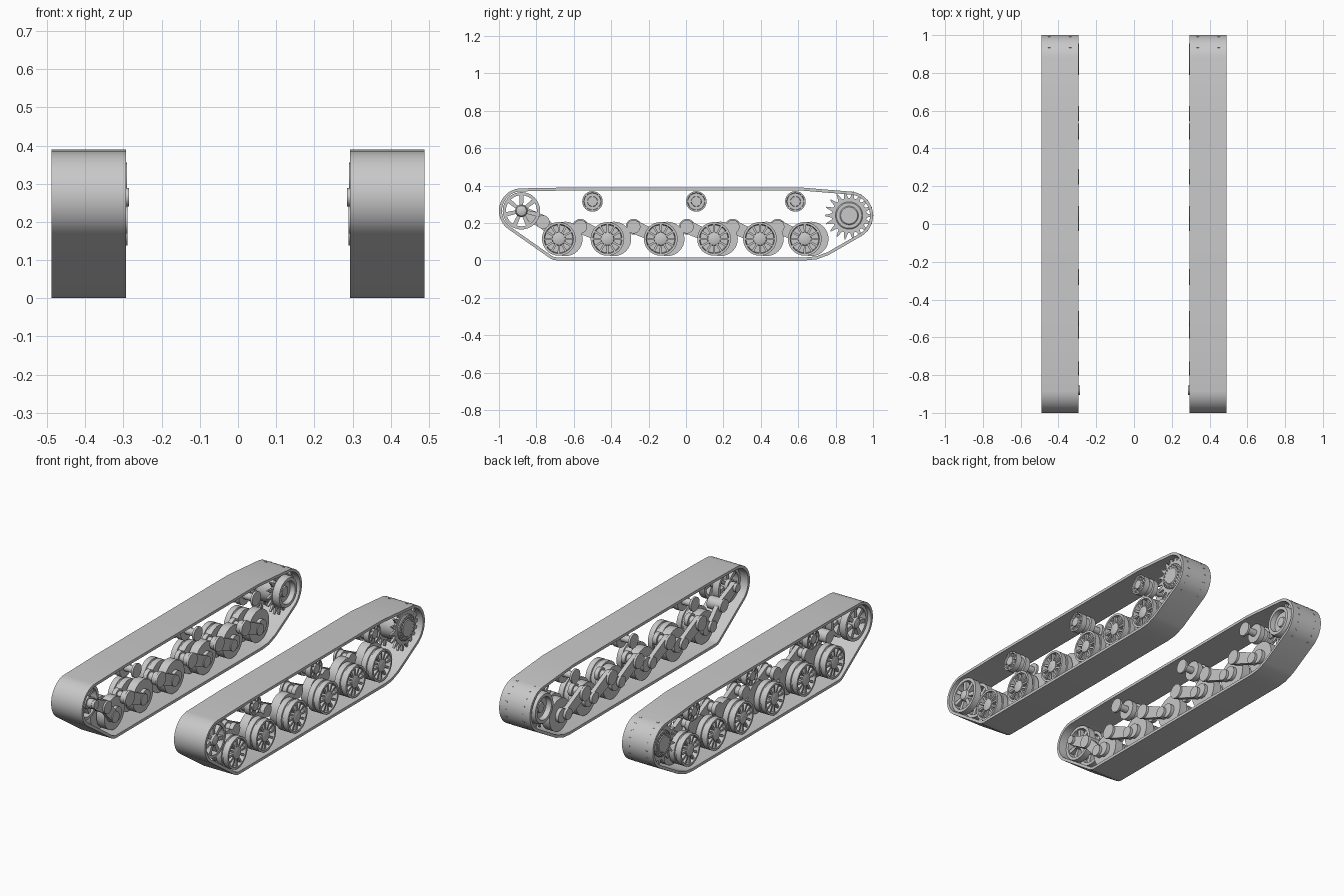
import bpy, bmesh
from math import sin, cos, pi, radians, hypot, atan2

if "Cube" in bpy.data.objects:
    bpy.data.objects.remove(bpy.data.objects["Cube"], do_unlink=True)

steel = bpy.data.materials.new("light_grey_steel")
steel.use_nodes = True
GREY = (0.58, 0.58, 0.58, 1)
steel.diffuse_color = GREY
steel.node_tree.nodes["Principled BSDF"].inputs["Base Color"].default_value = GREY


def finish(bm, name):
    """Turn the bmesh into an object mirrored to the other side."""
    bmesh.ops.recalc_face_normals(bm, faces=bm.faces)
    mesh = bpy.data.meshes.new(name)
    bm.to_mesh(mesh)
    bm.free()
    mesh.materials.append(steel)
    obj = bpy.data.objects.new(name, mesh)
    bpy.context.collection.objects.link(obj)
    bpy.ops.object.select_all(action='DESELECT')
    obj.select_set(True)
    bpy.context.view_layer.objects.active = obj
    bpy.ops.object.shade_smooth_by_angle(angle=radians(30))
    obj.modifiers.new("other_side", 'MIRROR').use_mirror_merge = False


def lathe(bm, c, profile, seg=32, closed=False):
    """Spin (x, radius) pairs about the x axis through c = (y, z)."""
    rings = []
    for x, r in profile:
        rings.append([bm.verts.new((x, c[0] + r * cos(2 * pi * k / seg), c[1] + r * sin(2 * pi * k / seg)))
                      for k in range(seg)])
    pairs = list(zip(rings, rings[1:]))
    if closed:
        pairs.append((rings[-1], rings[0]))
    else:
        bm.faces.new(rings[0])
        bm.faces.new(rings[-1])
    for a, b in pairs:
        for k in range(seg):
            j = (k + 1) % seg
            bm.faces.new((a[k], a[j], b[j], b[k]))


def drum(bm, c, r, x0, x1, seg=32):
    lathe(bm, c, [(x0, r), (x1, r)], seg)


def prism(bm, pts, x0, x1):
    a = [bm.verts.new((x0, y, z)) for y, z in pts]
    b = [bm.verts.new((x1, y, z)) for y, z in pts]
    bm.faces.new(a)
    bm.faces.new(b)
    for k in range(len(pts)):
        j = (k + 1) % len(pts)
        bm.faces.new((a[k], a[j], b[j], b[k]))


def spokes(bm, c, n, r0, r1, w0, w1, x0, x1, turn=0):
    """Tapered radial bars, half width w0 at r0 and w1 at r1."""
    for k in range(n):
        ca, sa = cos(turn + 2 * pi * k / n), sin(turn + 2 * pi * k / n)
        quad = [(r0, -w0), (r1, -w1), (r1, w1), (r0, w0)]
        prism(bm, [(c[0] + u * ca - v * sa, c[1] + u * sa + v * ca) for u, v in quad], x0, x1)


def arc(c, r, start, end, n):
    steps = [radians(start + (end - start) * k / n) for k in range(n + 1)]
    return [(c[0] + r * cos(a), c[1] + r * sin(a)) for a in steps]


def arm(bm, p, q, rp, rq, x0, x1):
    """Rounded bar from p to q."""
    a = atan2(q[1] - p[1], q[0] - p[0]) * 180 / pi
    prism(bm, arc(p, rp, a + 90, a + 270, 12) + arc(q, rq, a - 90, a + 90, 12), x0, x1)


IN, OUT = 0.293, 0.489
IDLER, SPROCKET = (-0.88, 0.265), (0.872, 0.24)

# Track belt: one closed band with constant thickness
outline = (arc(IDLER, 0.12, 92, 235, 20) + [(-0.728, 0.012), (-0.71, 0.003), (-0.69, 0), (0.64, 0), (0.7, 0.006), (0.765, 0.03)]
           + arc(SPROCKET, 0.128, 300, 445, 20) + [(0.61, 0.39), (-0.6, 0.39)])
inner = []
for k, (y, z) in enumerate(outline):
    py, pz = outline[k - 1]
    ny, nz = outline[(k + 1) % len(outline)]
    d1, d2 = hypot(y - py, z - pz), hypot(ny - y, nz - z)
    ty, tz = (y - py) / d1 + (ny - y) / d2, (z - pz) / d1 + (nz - z) / d2
    d = hypot(ty, tz)
    inner.append((y - 0.016 * tz / d, z + 0.016 * ty / d))
bm = bmesh.new()
loops = [[bm.verts.new((x, y, z)) for y, z in pts]
         for x, pts in ((IN, outline), (OUT, outline), (OUT, inner), (IN, inner))]
for i in range(4):
    a, b = loops[i], loops[(i + 1) % 4]
    for k in range(len(a)):
        j = (k + 1) % len(a)
        bm.faces.new((a[k], a[j], b[j], b[k]))
finish(bm, "track_belt")

# Road wheels with ribbed outer faces, offset inner discs and swing arms
for i, y in enumerate((-0.68, -0.42, -0.135, 0.15, 0.395, 0.635), 1):
    c, back, pivot = (y, 0.115), (y + 0.035, 0.115), (y - 0.145, 0.18)
    bm = bmesh.new()
    lathe(bm, c, [(0.4, 0.075), (0.4, 0.09), (0.432, 0.09), (0.434, 0.084), (0.442, 0.084), (0.444, 0.09),
                  (0.474, 0.09), (0.474, 0.078), (0.44, 0.074), (0.44, 0.036), (0.472, 0.034), (0.476, 0.026)])
    spokes(bm, c, 12, 0.03, 0.077, 0.005, 0.006, 0.435, 0.468)
    finish(bm, f"road_wheel_{i}")
    bm = bmesh.new()
    drum(bm, back, 0.092, 0.335, 0.385)
    drum(bm, back, 0.04, 0.315, 0.34)
    drum(bm, c, 0.032, 0.3, 0.42)
    finish(bm, f"inner_wheel_{i}")
    if i > 1:
        bm = bmesh.new()
        arm(bm, pivot, c, 0.036, 0.03, 0.305, 0.33)
        drum(bm, pivot, 0.025, 0.3, 0.37)
        drum(bm, pivot, 0.042, 0.29, 0.303)
        drum(bm, pivot, 0.036, 0.36, 0.385)
        finish(bm, f"swing_arm_{i}")

# Return rollers on stems with mounting flanges
for i, y in enumerate((-0.5, 0.055, 0.585), 1):
    c = (y, 0.315)
    bm = bmesh.new()
    lathe(bm, c, [(0.291, 0.04), (0.303, 0.04), (0.303, 0.02), (0.365, 0.02), (0.365, 0.055), (0.395, 0.055),
                  (0.395, 0.042), (0.425, 0.042), (0.425, 0.055), (0.46, 0.055), (0.46, 0.047),
                  (0.45, 0.044), (0.45, 0.028), (0.464, 0.026)])
    spokes(bm, c, 8, 0.024, 0.05, 0.004, 0.004, 0.445, 0.458)
    finish(bm, f"return_roller_{i}")

# Idler: two open spoked rims on one hub
bm = bmesh.new()
for x0, x1 in ((0.34, 0.38), (0.43, 0.47)):
    lathe(bm, IDLER, [(x0, 0.083), (x0, 0.1), (x1, 0.1), (x1, 0.083)], closed=True)
    spokes(bm, IDLER, 7, 0.025, 0.086, 0.009, 0.012, x0 + 0.01, x1 - 0.006, pi / 2)
lathe(bm, IDLER, [(0.285, 0.024), (0.33, 0.024), (0.33, 0.034), (0.46, 0.034), (0.474, 0.027), (0.48, 0.012)])
finish(bm, "idler_wheel")

# Crank that carries the idler
bm = bmesh.new()
CRANK = (-0.765, 0.205)
arm(bm, IDLER, CRANK, 0.026, 0.036, 0.3, 0.325)
drum(bm, CRANK, 0.036, 0.29, 0.38)
arm(bm, CRANK, (-0.68, 0.115), 0.03, 0.03, 0.305, 0.33)
finish(bm, "idler_crank")

# Drive sprocket: two toothed rings whose tips reach through the belt
bm = bmesh.new()
for x in (0.337, 0.448):
    drum(bm, SPROCKET, 0.094, x - 0.007, x + 0.007, 48)
    spokes(bm, SPROCKET, 18, 0.09, 0.1295, 0.012, 0.003, x - 0.006, x + 0.006)
lathe(bm, SPROCKET, [(0.345, 0.08), (0.44, 0.08), (0.44, 0.073), (0.462, 0.073), (0.466, 0.068), (0.466, 0.05), (0.47, 0.045)], 48)
for y, z in arc(SPROCKET, 0.06, 0, 342, 19):
    drum(bm, (y, z), 0.004, 0.46, 0.471, 8)
finish(bm, "drive_sprocket")

# Final drive housing: hollow drum on the inner side
bm = bmesh.new()
lathe(bm, SPROCKET, [(0.33, 0.088), (0.305, 0.088), (0.291, 0.082), (0.291, 0.064), (0.32, 0.06), (0.32, 0.03), (0.31, 0.027)], 48)
finish(bm, "final_drive_housing")
